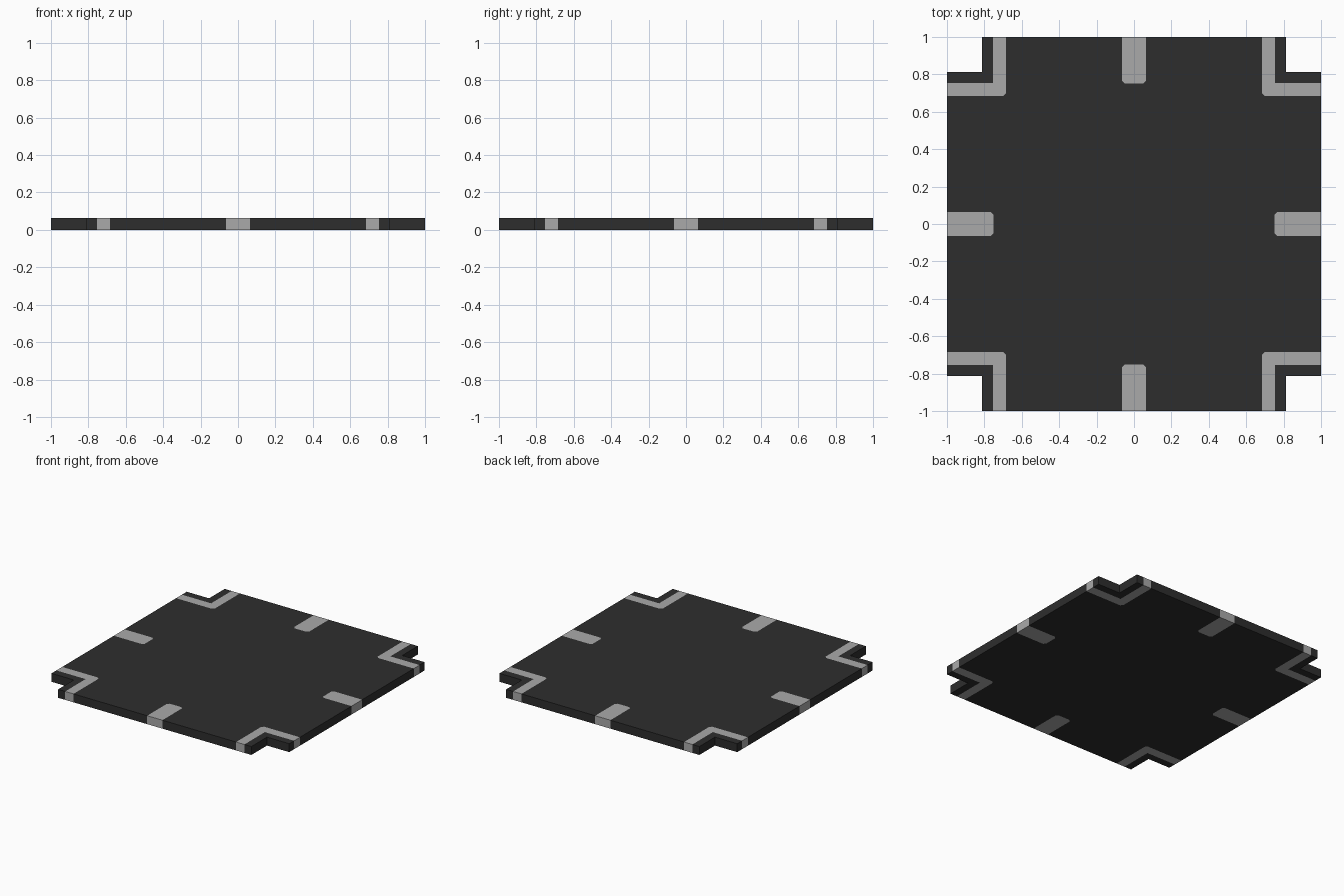
import bpy, bmesh
from mathutils import Matrix

if "Cube" in bpy.data.objects:
    bpy.data.objects.remove(bpy.data.objects["Cube"])

H = 0.064                    # plate thickness
S = 0.064                    # half width of the mid-edge stripes
D, C = 0.75, 0.016           # inner end of the stripes, small corner cut
A, B, N = 0.684, 0.754, 0.8125   # angled stripe inner / outer edge, notch


def material(name, v):
    m = bpy.data.materials.new(name)
    m.diffuse_color = (v, v, v, 1)
    m.use_nodes = True
    m.node_tree.nodes["Principled BSDF"].inputs["Base Color"].default_value = m.diffuse_color
    return m


dark = material("dark grey", 0.027)
light = material("light grey", 0.40)

# Outlines for one quarter of the plate (counter-clockwise)
panel = [(1, S), (1, A), (A + C, A), (A, A + C), (A, 1), (S, 1),
         (S, D + C), (S - C, D), (C - S, D), (-S, D + C)]
angle_stripe = [(1, A), (1, B), (B, B), (B, 1), (A, 1), (A, A + C), (A + C, A)]
corner_rim = [(1, B), (1, N), (N, N), (N, 1), (B, 1), (B, B)]
mid_stripe = [(S, 1), (-S, 1), (-S, D + C), (C - S, D), (S - C, D), (S, D + C)]

bm = bmesh.new()


def add_face(points, index):
    f = bm.faces.new([bm.verts.new((x, y, 0)) for x, y in points])
    f.material_index = index


def turn(points, k):
    for _ in range(k):
        points = [(-y, x) for x, y in points]
    return points


# Flat pattern: one big panel with slots, stripes and rims set into it
add_face([p for k in range(4) for p in turn(panel, k)], 0)
for k in range(4):
    add_face(turn(angle_stripe, k), 1)
    add_face(turn(corner_rim, k), 0)
    add_face(turn(mid_stripe, k), 1)
bmesh.ops.remove_doubles(bm, verts=bm.verts, dist=1e-4)

# Raise the pattern to plate thickness; edge walls take their stripe's colour
flat = bm.faces[:]
rim = [(e.verts[0], e.verts[1], e.link_faces[0].material_index)
       for e in bm.edges if e.is_boundary]
upper = {v: bm.verts.new((v.co.x, v.co.y, H)) for v in bm.verts[:]}
for f in flat:
    bm.faces.new([upper[v] for v in f.verts]).material_index = f.material_index
for a, b, index in rim:
    bm.faces.new([a, b, upper[b], upper[a]]).material_index = index
bmesh.ops.recalc_face_normals(bm, faces=bm.faces)

mesh = bpy.data.meshes.new("striped_plate")
bm.to_mesh(mesh)
bm.free()
mesh.materials.append(dark)
mesh.materials.append(light)
plate = bpy.data.objects.new("striped_plate", mesh)
bpy.context.collection.objects.link(plate)
